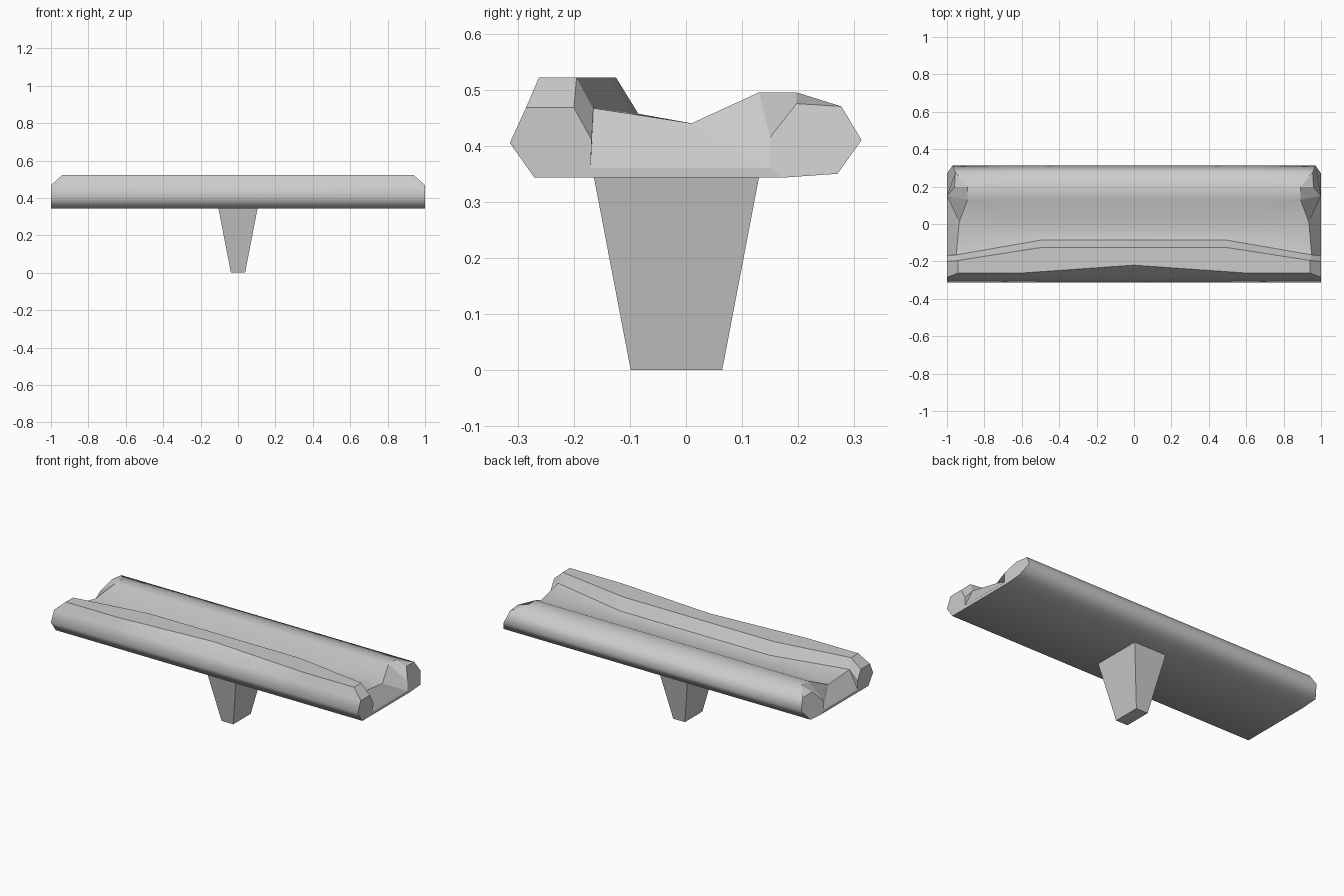
import bpy
import bmesh

cube = bpy.data.objects.get("Cube")
if cube:
    bpy.data.objects.remove(cube, do_unlink=True)

grey = bpy.data.materials.new("light grey")
grey.use_nodes = True
grey.diffuse_color = (0.6, 0.6, 0.6, 1)
grey.node_tree.nodes["Principled BSDF"].inputs["Base Color"].default_value = (0.6, 0.6, 0.6, 1)


def finish(name, bm):
    bmesh.ops.recalc_face_normals(bm, faces=bm.faces)
    mesh = bpy.data.meshes.new(name)
    bm.to_mesh(mesh)
    bm.free()
    mesh.materials.append(grey)
    obj = bpy.data.objects.new(name, mesh)
    bpy.context.collection.objects.link(obj)
    return obj


# Cross-section at the beam's end: (x, y, z), from front bottom over the top to rear bottom
RIM = [
    (1, -.27, .343), (1, -.314, .405), (1, -.285, .468),           # front rail
    (.94, -.262, .522), (.94, -.195, .522), (.95, -.165, .467),    # ledge and inner slope
    (.935, .01, .44), (.89, .13, .495), (.89, .197, .495),         # channel and rear rail
    (.955, .277, .47), (.97, .313, .41), (1, .27, .35), (1, .17, .343),
]
# Extra corners of the end caps
CAP = [(1, -.2, .468), (1, -.168, .41), (1, -.17, .36),
       (1, .15, .36), (1, .15, .415), (.96, .197, .475)]


def section(x):
    """Cross-section inside the beam, where the ledge swells towards the middle."""
    pts = [(x, y, z) for _, y, z in RIM]
    t = max(0, (x - .49) / .46)
    pts[3] = (x, -.262 + .042 * max(0, 1 - x / .6), .522)
    pts[4] = (x, -.125 - .07 * t, .522)
    pts[5] = (x, -.085 - .08 * t, .457 + .01 * t)
    return pts


# Beam: half is lofted and capped, then mirrored
bm = bmesh.new()
rings = [[bm.verts.new(p) for p in pts] for pts in (section(0), section(.49), section(.6), RIM)]
n = len(RIM)
sharp_rows = (3, 4, 5)
for a, b in zip(rings, rings[1:]):
    for i in range(n):
        j = (i + 1) % n
        bm.faces.new((a[i], a[j], b[j], b[i])).smooth = True
    for i in sharp_rows:
        bm.edges.get((a[i], b[i])).smooth = False

p = rings[-1]
A, B, C, D, E, F = [bm.verts.new(c) for c in CAP]
ends = [
    (p[0], p[1], p[2], A, B, C),                  # front rail cap
    (p[2], p[3], p[4], A),                        # front rail chamfer
    (p[4], p[5], B, A), (p[5], C, B),             # front rail inner side
    (C, p[5], p[6], D), (p[6], p[7], E, D),       # channel end
    (p[7], p[8], F, E), (p[8], p[9], F),          # rear rail notch
    (F, p[9], p[10], p[11], p[12], D, E),         # rear rail cap
    (p[0], C, D, p[12]),                          # bottom lip
]
for verts in ends:
    face = bm.faces.new(verts)
    for edge in face.edges:
        edge.smooth = False

half = bm.verts[:] + bm.edges[:] + bm.faces[:]
bmesh.ops.mirror(bm, geom=half, axis='X', merge_dist=.0005)
finish("beam", bm)

# Stem: tapered block under the beam
bm = bmesh.new()
bmesh.ops.create_cube(bm, size=1)
for v in bm.verts:
    top = v.co.z > 0
    v.co.x *= .21 if top else .076
    v.co.y = v.co.y * (.295 if top else .163) - .017
    v.co.z = .346 if top else 0
finish("stem", bm)
